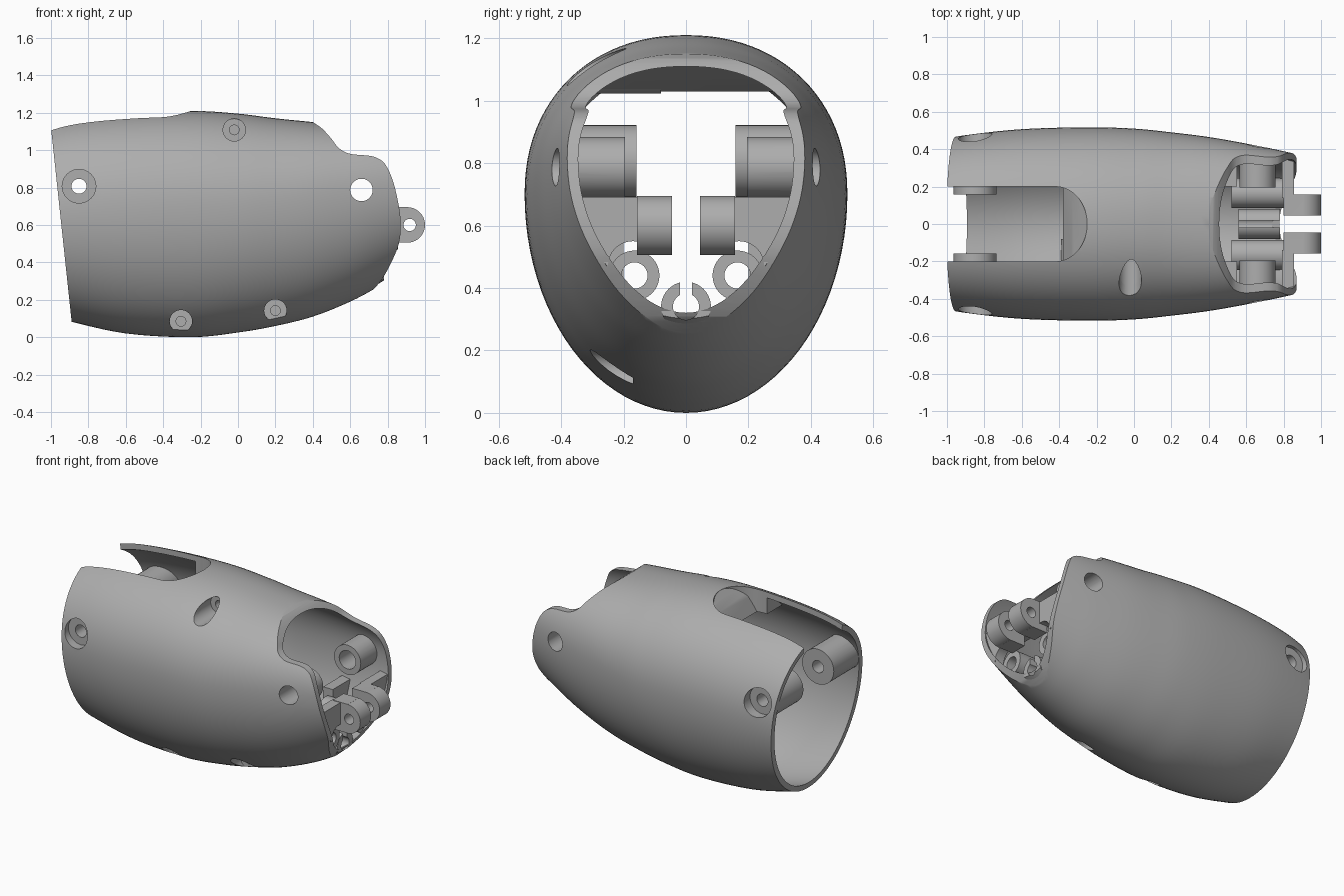
import bpy, bmesh, math
from mathutils import Vector, Matrix

if "Cube" in bpy.data.objects:
    bpy.data.objects.remove(bpy.data.objects["Cube"], do_unlink=True)

grey = bpy.data.materials.new("plain grey")
grey.use_nodes = True
grey.diffuse_color = (0.42, 0.42, 0.42, 1)
grey.node_tree.nodes["Principled BSDF"].inputs["Base Color"].default_value = grey.diffuse_color

# Hull stations: x, half width, top, bottom, height of widest point
STATIONS = [
    (-1.1, .44, 1.11, .14, .66), (-.9, .475, 1.17, .085, .68), (-.6, .507, 1.2, .02, .69),
    (-.25, .517, 1.21, 0, .7), (0, .51, 1.195, .025, .7), (.2, .49, 1.17, .06, .71),
    (.4, .465, 1.15, .11, .73), (.6, .43, 1.13, .19, .75), (.75, .4, 1.11, .27, .77),
    (.95, .355, 1.07, .39, .79)]


def smooth_path(points, steps):
    """Catmull-Rom interpolation through tuples of any length."""
    p = [points[0]] + list(points) + [points[-1]]
    out = []
    for i in range(1, len(p) - 2):
        for s in range(steps):
            t = s / steps
            out.append(tuple(
                .5 * (2 * b + (c - a) * t + (2 * a - 5 * b + 4 * c - d) * t * t
                      + (3 * b - a - 3 * c + d) * t ** 3)
                for a, b, c, d in zip(p[i - 1], p[i], p[i + 1], p[i + 2])))
    return out + [tuple(points[-1])]


def finish(name, bm):
    bmesh.ops.recalc_face_normals(bm, faces=bm.faces)
    mesh = bpy.data.meshes.new(name)
    bm.to_mesh(mesh)
    bm.free()
    mesh.materials.append(grey)
    obj = bpy.data.objects.new(name, mesh)
    bpy.context.collection.objects.link(obj)
    return obj


def hull(name, inset, trim=0, sides=96):
    """Egg-shaped solid lofted along x, shrunk by inset."""
    bm = bmesh.new()
    rings = []
    stations = smooth_path(STATIONS, 5)
    for x, w, top, bottom, mid in stations[trim:len(stations) - trim]:
        ring = []
        power = 2 / (2.15 + .35 * max(0, x))
        for i in range(sides):
            a = math.tau * i / sides
            c, s = math.cos(a), math.sin(a)
            e = power if s > 0 else 1
            y = math.copysign(abs(c) ** e, c) * (w - inset)
            z = s ** e * (top - mid - inset) if s > 0 else s * (mid - bottom - inset)
            ring.append(bm.verts.new((x, y, mid + z)))
        rings.append(ring)
    for a, b in zip(rings, rings[1:]):
        for i in range(sides):
            j = (i + 1) % sides
            bm.faces.new((a[i], a[j], b[j], b[i]))
    bm.faces.new(rings[0])
    bm.faces.new(rings[-1])
    return finish(name, bm)


def prism(name, points, axis, lo, hi):
    """Extrude an outline: (x, z) along y, or (x, y) along z."""
    place = (lambda p, d: (p[0], d, p[1])) if axis == "y" else (lambda p, d: (p[0], p[1], d))
    bm = bmesh.new()
    face = bm.faces.new([bm.verts.new(place(p, lo)) for p in points])
    new = bmesh.ops.extrude_face_region(bm, geom=[face])["geom"]
    shift = Vector(place((0, 0), hi - lo))
    bmesh.ops.translate(bm, vec=shift, verts=[v for v in new if isinstance(v, bmesh.types.BMVert)])
    return finish(name, bm)


def box(name, x, y, z):
    return prism(name, [(x[0], z[0]), (x[1], z[0]), (x[1], z[1]), (x[0], z[1])], "y", *y)


def rod(name, axis, centre, radius, lo, hi):
    """Cylinder along x (centre = y, z) or along y (centre = x, z)."""
    bm = bmesh.new()
    bmesh.ops.create_cone(bm, cap_ends=True, segments=40, radius1=radius, radius2=radius, depth=hi - lo)
    middle = (lo + hi) / 2
    if axis == "x":
        turn, where = Matrix.Rotation(math.pi / 2, 4, "Y"), (middle, *centre)
    else:
        turn, where = Matrix.Rotation(math.pi / 2, 4, "X"), (centre[0], middle, centre[1])
    bmesh.ops.transform(bm, matrix=Matrix.Translation(where) @ turn, verts=bm.verts)
    return finish(name, bm)


def combine(obj, tool, operation, keep=False):
    mod = obj.modifiers.new("boolean", "BOOLEAN")
    mod.operation, mod.object, mod.solver = operation, tool, "EXACT"
    bpy.context.view_layer.objects.active = obj
    bpy.ops.object.modifier_apply(modifier=mod.name)
    if not keep:
        bpy.data.objects.remove(tool, do_unlink=True)
    return obj


def cut(obj, tool):
    return combine(obj, tool, "DIFFERENCE")


def clip(obj):
    return combine(obj, limit, "INTERSECT", keep=True)


# Hollow shell trimmed to its side outline
limit = hull("clip_helper", .015)
shell = cut(hull("shell", 0, trim=1), hull("cavity", .035))
front_edge = smooth_path([
    (.4, 1.15), (.45, 1.115), (.5, 1.06), (.54, 1.01), (.6, .98), (.7, .97), (.75, .955),
    (.79, .92), (.83, .83), (.86, .7), (.87, .6), (.86, .5), (.82, .4), (.77, .31), (.72, .25)], 4)
outline = [(-1.019, 1.3), (.38, 1.3)] + front_edge + [(.62, -.1), (-.87, -.1)]
combine(shell, prism("outline", outline, "y", -1, 1), "INTERSECT")

# Thick roof between the slot and the front opening
roof = clip(prism("roof_block", [(-.45, 1.03), (0, 1.03), (.34, 1.12), (.34, 1.3), (-.45, 1.3)],
                  "y", -.5, .5))

# Round-ended slot in the roof with a sloping end
for part in (shell, roof):
    arc = [(-.42 + .17 * math.cos(a), .2 * math.sin(a))
           for a in (math.pi * (i / 24 - .5) for i in range(25))]
    slot = prism("slot", [(-1.3, -.2)] + arc + [(-1.3, .2)], "z", .95, 1.4)
    slope = [(-1.4, .9), (-.38, .9), (-.38, 1.03), (-.33, 1.13), (-.25, 1.21), (-.25, 1.5), (-1.4, 1.5)]
    combine(slot, prism("slope", slope, "y", -.5, .5), "INTERSECT")
    cut(part, slot)

parts = [shell, roof]

# Mounting lugs, hinge ears and webs on both sides
for side, label in ((1, "left"), (-1, "right")):
    def span(a, b):
        return sorted((a * side, b * side))

    rear = clip(rod("rear_lug_" + label, "y", (-.85, .807), .115, *span(.158, .6)))
    front = clip(rod("front_lug_" + label, "y", (.66, .787), .097, *span(.195, .6)))
    for part in (rear, shell):
        cut(part, rod("bore", "y", (-.85, .807), .04, *span(.1, .7)))
        cut(part, rod("counterbore", "y", (-.85, .807), .09, *span(.42, .7)))
    for part in (front, shell):
        cut(part, rod("bore", "y", (.66, .787), .06, *span(.1, .7)))

    ear = box("hinge_ear_" + label, (.8, .91), span(.045, .157), (.505, .695))
    combine(ear, rod("ear_end", "y", (.905, .6), .095, *span(.045, .157)), "UNION")
    cut(ear, rod("pin_hole", "y", (.918, .6), .033, *span(0, .3)))
    web = clip(box("hinge_web_" + label, (.79, .855), span(.14, .5), (.47, .692)))

    # Lower screw bosses facing forward
    boss = clip(rod("side_boss_" + label, "x", (.165 * side, .44), .08, .52, .8))
    for part in (boss, web):
        cut(part, rod("screw_hole", "x", (.165 * side, .44), .042, .4, 1))
    cut(web, rod("screw_recess", "x", (.17 * side, .47), .08, .7, 1))
    block = clip(box("boss_rib_" + label, (.48, .55), span(.2, .5), (.42, .56)))
    parts += [rear, front, ear, web, boss, block]

keel = clip(rod("keel_boss", "x", (0, .34), .08, .56, .78))
cut(keel, rod("screw_hole", "x", (0, .34), .042, .4, 1))
cut(keel, box("screw_gap", (.4, 1), (-.02, .02), (.36, .5)))
parts.append(keel)

# Recessed screw seats on the front side
for i, centre in enumerate([(-.02, 1.108), (-.305, .085), (.2, .142)]):
    seat = clip(rod("screw_seat_%d" % (i + 1), "y", centre, .085, -.34, -.08))
    for part in (seat, shell) + ((roof,) if i == 0 else ()):
        cut(part, rod("counterbore", "y", centre, .06, -.7, -.17))
        cut(part, rod("pilot_hole", "y", centre, .026, -.7, -.1))
    parts.append(seat)

bpy.data.objects.remove(limit, do_unlink=True)

# Smooth curved faces, keep machined edges crisp
bpy.ops.object.select_all(action="DESELECT")
for part in parts:
    part.select_set(True)
bpy.context.view_layer.objects.active = shell
bpy.ops.object.shade_smooth_by_angle(angle=math.radians(30))
